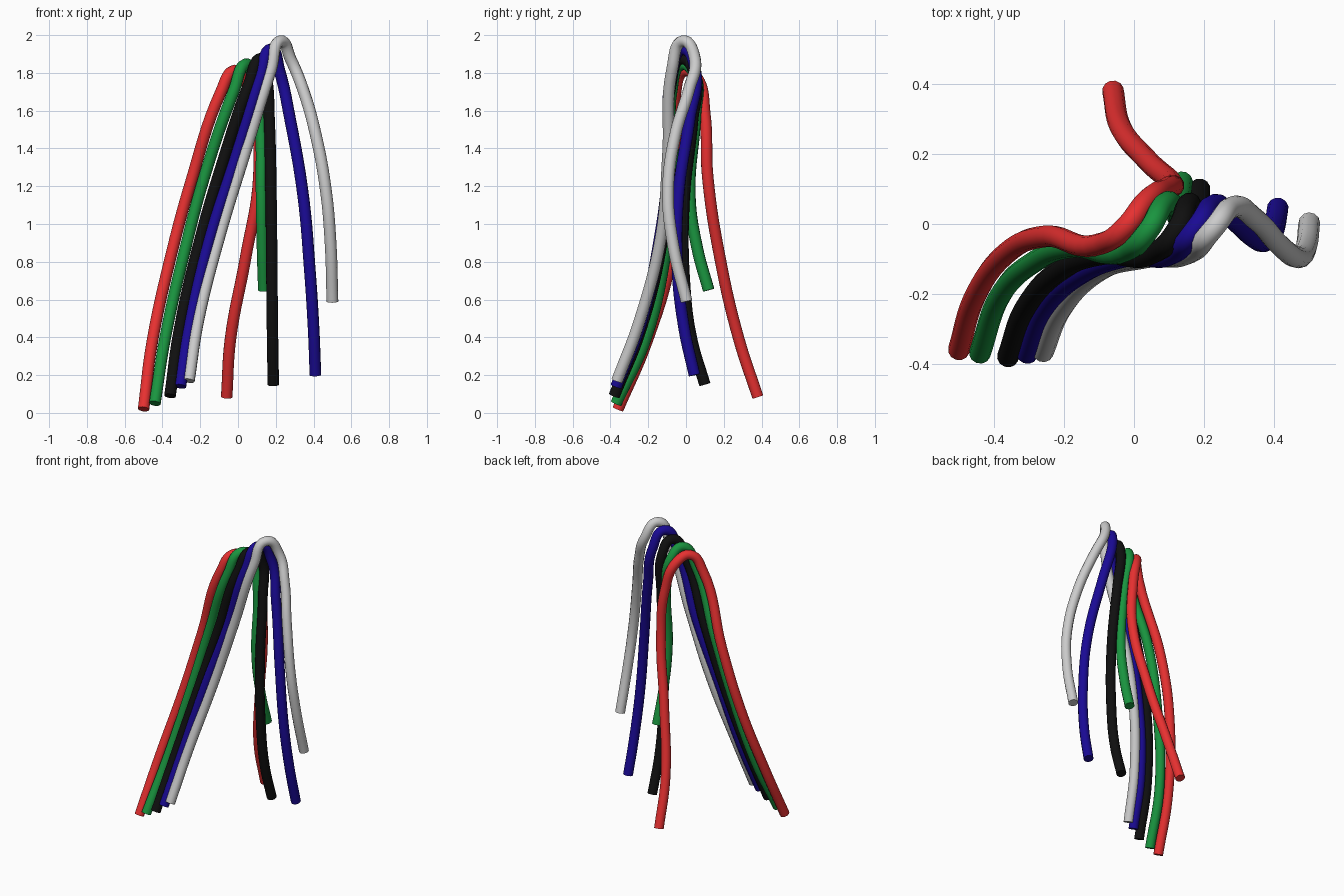
import bpy
import math

RADIUS = 0.031


def material(name, rgb):
    m = bpy.data.materials.new(name)
    m.diffuse_color = (*rgb, 1)
    return m


def strand(name, points, rgb=None):
    """Round tube swept along a smooth path, with flat capped ends."""
    curve = bpy.data.curves.new(name, 'CURVE')
    curve.dimensions = '3D'
    curve.bevel_depth = RADIUS
    curve.bevel_resolution = 4
    curve.resolution_u = 8
    curve.use_fill_caps = True
    spline = curve.splines.new('BEZIER')
    spline.bezier_points.add(len(points) - 1)
    for bp, p in zip(spline.bezier_points, points):
        bp.co = p
        bp.handle_left_type = bp.handle_right_type = 'AUTO'
    obj = bpy.data.objects.new(name, curve)
    bpy.context.collection.objects.link(obj)
    bpy.ops.object.select_all(action='DESELECT')
    obj.select_set(True)
    bpy.context.view_layer.objects.active = obj
    bpy.ops.object.convert(target='MESH')
    obj = bpy.context.object
    obj.name = name
    bpy.ops.object.shade_smooth_by_angle(angle=math.radians(40))
    if rgb:
        obj.data.materials.append(material(name + "_colour", rgb))


# Each strand: front end, up to the crest, over and down to the back end
strand("red_strand", [
    (-0.50, -0.36, 0.02), (-0.455, -0.21, 0.37), (-0.36, -0.08, 0.81),
    (-0.25, -0.035, 1.22), (-0.09, -0.055, 1.70), (-0.025, -0.01, 1.81),
    (0.03, 0.06, 1.77), (0.09, 0.10, 1.58), (0.11, 0.115, 1.25),
    (0.04, 0.18, 0.82), (-0.04, 0.28, 0.39), (-0.06, 0.38, 0.085)],
    (0.80, 0.03, 0.03))

strand("green_strand", [
    (-0.44, -0.37, 0.05), (-0.385, -0.21, 0.40), (-0.28, -0.105, 0.865),
    (-0.175, -0.065, 1.26), (-0.02, -0.075, 1.71), (0.04, -0.02, 1.845),
    (0.08, 0.05, 1.78), (0.115, 0.05, 1.58), (0.125, 0.02, 1.15),
    (0.13, 0.06, 0.87), (0.137, 0.12, 0.65)],
    (0.01, 0.30, 0.05))

strand("black_strand", [
    (-0.36, -0.38, 0.09), (-0.31, -0.24, 0.44), (-0.20, -0.125, 0.92),
    (-0.085, -0.085, 1.315), (0.06, -0.08, 1.745), (0.12, -0.02, 1.875),
    (0.15, 0.05, 1.78), (0.165, 0.035, 1.55), (0.175, -0.01, 1.13),
    (0.18, -0.005, 0.65), (0.183, 0.03, 0.39), (0.187, 0.10, 0.15)],
    (0.005, 0.005, 0.005))

strand("blue_strand", [
    (-0.305, -0.37, 0.14), (-0.255, -0.24, 0.47), (-0.15, -0.14, 0.92),
    (-0.015, -0.09, 1.34), (0.12, -0.078, 1.78), (0.175, -0.015, 1.925),
    (0.22, 0.05, 1.81), (0.275, 0.02, 1.56), (0.345, -0.04, 1.15),
    (0.38, -0.045, 0.76), (0.40, -0.01, 0.45), (0.41, 0.045, 0.20)],
    (0.01, 0.003, 0.30))

strand("grey_strand", [
    (-0.26, -0.365, 0.17), (-0.21, -0.245, 0.49), (-0.095, -0.13, 0.945),
    (0.035, -0.095, 1.37), (0.175, -0.073, 1.82), (0.225, -0.015, 1.968),
    (0.28, 0.048, 1.87), (0.345, 0.015, 1.71), (0.41, -0.055, 1.48),
    (0.465, -0.095, 1.18), (0.49, -0.07, 0.90), (0.50, 0.003, 0.59)])
